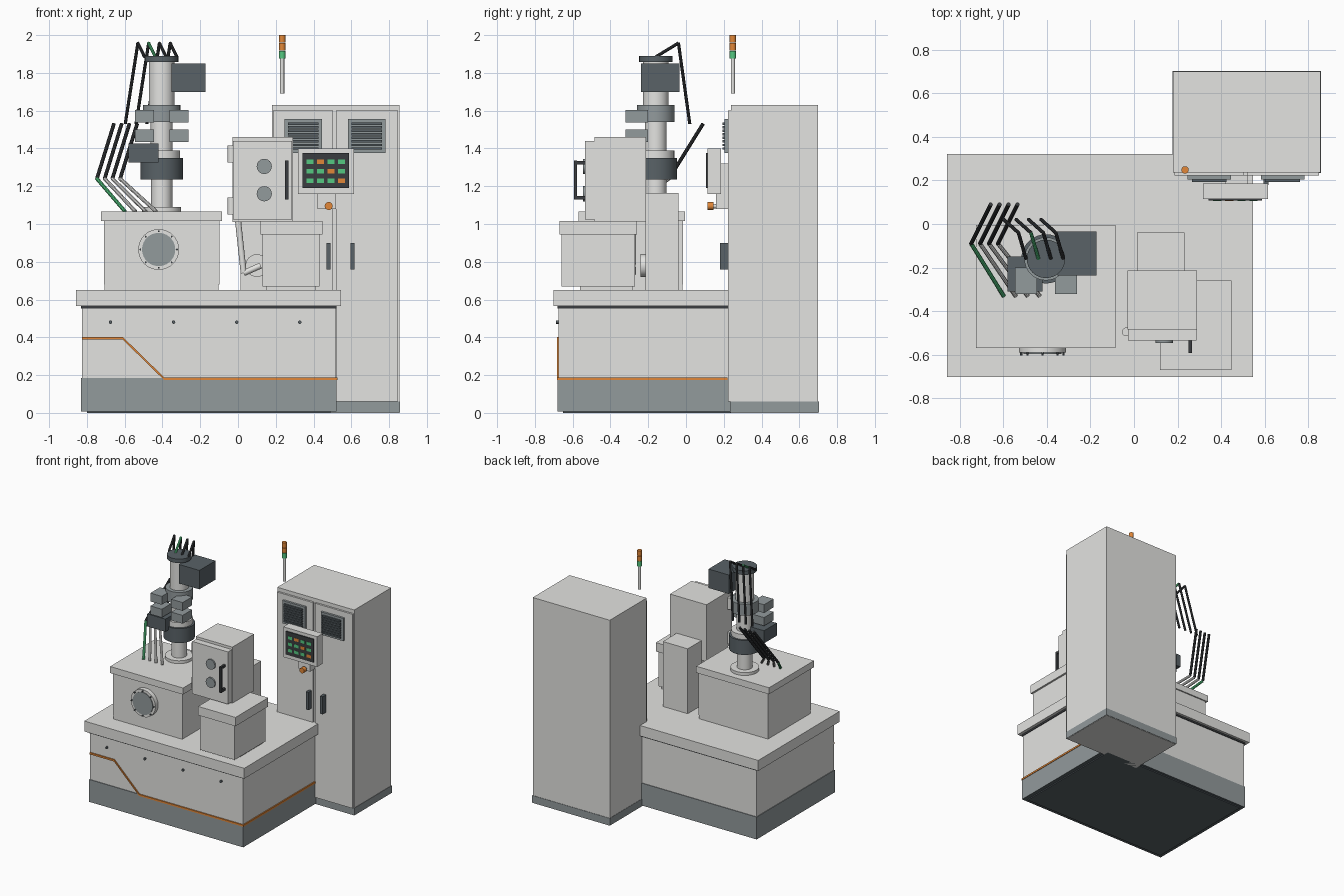
import bpy, bmesh
from mathutils import Vector, Matrix

cube = bpy.data.objects.get("Cube")
if cube:
    bpy.data.objects.remove(cube, do_unlink=True)


def material(name, r, g, b):
    m = bpy.data.materials.new(name)
    m.use_nodes = True
    m.diffuse_color = (r, g, b, 1)
    for n in m.node_tree.nodes:
        if n.type == 'BSDF_PRINCIPLED':
            n.inputs["Base Color"].default_value = (r, g, b, 1)
            n.inputs["Roughness"].default_value = 0.6
    return m


LIGHT = material("light_grey", 0.77, 0.77, 0.75)
STEEL = material("blue_grey", 0.29, 0.325, 0.335)
SLATE = material("dark_slate", 0.1, 0.122, 0.135)
BLACK = material("near_black", 0.042, 0.046, 0.05)
GREEN = material("green", 0.09, 0.58, 0.22)
ORANGE = material("orange", 0.76, 0.245, 0.04)


def finish(name, bm, mat, smooth=False):
    me = bpy.data.meshes.new(name)
    bm.to_mesh(me)
    bm.free()
    ob = bpy.data.objects.new(name, me)
    me.materials.append(mat)
    bpy.context.collection.objects.link(ob)
    if smooth:
        bpy.ops.object.select_all(action='DESELECT')
        ob.select_set(True)
        bpy.context.view_layer.objects.active = ob
        bpy.ops.object.shade_smooth_by_angle()
    return ob


def box(name, mat, x, y, z):
    """Box from its (low, high) range on each axis."""
    size = [b - a for a, b in (x, y, z)]
    mid = [(a + b) / 2 for a, b in (x, y, z)]
    bm = bmesh.new()
    bmesh.ops.create_cube(bm, size=1, matrix=Matrix.Translation(mid) @ Matrix.Diagonal((*size, 1)))
    return finish(name, bm, mat)


def rods(name, mat, radius, points, sides=32):
    """Cylinders joining consecutive points."""
    bm = bmesh.new()
    for a, b in zip(points, points[1:]):
        a, b = Vector(a), Vector(b)
        turn = (b - a).to_track_quat('Z', 'Y').to_matrix().to_4x4()
        bmesh.ops.create_cone(bm, cap_ends=True, segments=sides, radius1=radius, radius2=radius,
                              depth=(b - a).length, matrix=Matrix.Translation((a + b) / 2) @ turn)
    return finish(name, bm, mat, True)


def ranged(c, half):
    return (c - half, c + half)


# Machine base
box("base_foot", SLATE, (-0.80, 0.49), (-0.65, 0.28), (0, 0.02))
base = box("base_plinth", STEEL, (-0.83, 0.522), (-0.68, 0.30), (0.008, 0.185))
base.data.materials.append(SLATE)
for f in base.data.polygons:
    if f.normal.z < -0.5:
        f.material_index = 1
box("base_body", LIGHT, (-0.825, 0.517), (-0.675, 0.295), (0.185, 0.555))
box("base_seam", BLACK, (-0.83, 0.522), (-0.68, 0.30), (0.553, 0.567))
box("base_top", LIGHT, (-0.858, 0.546), (-0.702, 0.32), (0.567, 0.65))
for i in range(4):
    x = -0.675 + i * 0.334
    rods("base_bolt", SLATE, 0.009, [(x, -0.67, 0.48), (x, -0.688, 0.48)], 12)

# Painted stripe: low run, diagonal and high run on the front, low run on the side
path = [(-0.825, 0.395), (-0.61, 0.395), (-0.39, 0.18), (0.522, 0.18)]
bm = bmesh.new()
pairs = [[bm.verts.new((x, -0.684, z + s * 0.007)) for s in (-1, 1)] for x, z in path]
for p, q in zip(pairs, pairs[1:]):
    bm.faces.new((p[0], q[0], q[1], p[1]))
stripe = finish("front_stripe", bm, ORANGE)
solid = stripe.modifiers.new("thickness", 'SOLIDIFY')
solid.thickness = 0.009
solid.offset = -1
box("side_stripe", ORANGE, (0.517, 0.526), (-0.684, 0.22), (0.173, 0.187))

# Process chamber with porthole
box("chamber_foot", LIGHT, (-0.707, -0.102), (-0.553, -0.018), (0.65, 0.68))
box("chamber_body", LIGHT, (-0.71, -0.099), (-0.555, -0.015), (0.68, 1.015))
box("chamber_lid", LIGHT, (-0.725, -0.085), (-0.568, -0.005), (1.015, 1.067))
PX, PZ = -0.42, 0.865
rods("porthole_flange", LIGHT, 0.108, [(PX, -0.54, PZ), (PX, -0.59, PZ)], 40)
rods("porthole_glass", STEEL, 0.088, [(PX, -0.58, PZ), (PX, -0.596, PZ)], 40)
for i in range(8):
    p = Matrix.Rotation(i * 0.7854, 3, 'Y') @ Vector((0.097, 0, 0)) + Vector((PX, -0.585, PZ))
    rods("porthole_bolt", SLATE, 0.005, [p, p + Vector((0, -0.018, 0))], 8)

# Column above the chamber
CX, CY = -0.404, -0.16
for name, mat, r, z0, z1 in [
        ("column_flange", LIGHT, 0.103, 1.065, 1.09), ("lower_column", LIGHT, 0.056, 1.09, 1.24),
        ("column_collar", SLATE, 0.113, 1.235, 1.35), ("collar_ring", LIGHT, 0.098, 1.35, 1.39),
        ("middle_column", LIGHT, 0.058, 1.39, 1.54), ("valve_ring", STEEL, 0.099, 1.54, 1.63),
        ("upper_column", LIGHT, 0.068, 1.63, 1.86), ("column_cap", SLATE, 0.088, 1.858, 1.89)]:
    rods(name, mat, r, [(CX, CY, z0), (CX, CY, z1)])
box("upper_motor", SLATE, (-0.352, -0.173), (-0.237, -0.035), (1.70, 1.85))
box("lower_motor", SLATE, (-0.58, -0.42), (-0.31, -0.15), (1.325, 1.425))
for x in (-0.495, -0.312):
    for z in (1.57, 1.468):
        box("valve_block", STEEL, ranged(x, 0.05), (-0.32, -0.20), ranged(z, 0.033))

# Cables, four in each bundle
for i in range(4):
    s = i * 0.057
    cap = (-0.495 + s, -0.16, 1.885)
    peak = (-0.53 + s, -0.04, 1.958)
    rods("cap_cable", GREEN if i == 1 else BLACK, 0.0085, [cap, peak], 10)
    rods("hanging_cable", BLACK, 0.0085, [peak, (-0.597 + s, 0.02, 1.53)], 10)
    knee = (-0.747 + i * 0.041, -0.09, 1.24)
    rods("loose_cable", BLACK, 0.01, [(-0.657 + i * 0.041, 0.09, 1.53), knee], 10)
    rods("chamber_cable", LIGHT if i else GREEN, 0.01, [knee, (-0.598 + i * 0.055, -0.33, 1.066)], 10)

# Loading unit: wall box, hinged door, support behind
box("support_block", LIGHT, (0.013, 0.231), (-0.215, -0.04), (0.65, 1.165))
box("loader_body", LIGHT, (-0.03, 0.29), (-0.485, -0.213), (1.01, 1.46))
box("loader_door", LIGHT, (-0.027, 0.287), (-0.535, -0.485), (1.025, 1.44))
for z in (1.37, 1.095):
    rods("door_hinge", LIGHT, 0.02, [(-0.035, -0.495, z - 0.045), (-0.035, -0.495, z + 0.045)], 20)
for z in (1.305, 1.16):
    rods("door_window", STEEL, 0.04, [(0.139, -0.53, z), (0.139, -0.546, z)])
box("handle_bar", BLACK, ranged(0.258, 0.009), (-0.592, -0.577), (1.13, 1.335))
for z in (1.14, 1.325):
    box("handle_post", BLACK, ranged(0.258, 0.008), (-0.58, -0.53), ranged(z, 0.009))
rods("pivot_disc", LIGHT, 0.06, [(0.10, -0.21, 0.78), (0.10, -0.24, 0.78)])
rods("linkage", LIGHT, 0.016, [(0.0, -0.28, 1.02), (0.03, -0.28, 0.74), (0.12, -0.28, 0.78)], 16)

# Small front unit
box("front_unit_foot", LIGHT, (0.15, 0.41), (-0.56, -0.28), (0.65, 0.67))
box("front_unit_body", LIGHT, (0.13, 0.432), (-0.66, -0.27), (0.67, 0.945))
box("front_unit_lid", LIGHT, (0.119, 0.447), (-0.67, -0.26), (0.945, 1.015))

# Electrical cabinet
box("cabinet_plinth", STEEL, (0.177, 0.858), (0.233, 0.703), (0.003, 0.06))
box("cabinet_body", LIGHT, (0.179, 0.855), (0.237, 0.70), (0, 1.63))
for x0, x1, grip, vent in [(0.185, 0.503, 0.48, 0.345), (0.519, 0.848, 0.606, 0.682)]:
    box("cabinet_door", LIGHT, (x0, x1), (0.222, 0.24), (0.06, 1.60))
    box("door_grip", SLATE, ranged(grip, 0.011), (0.18, 0.225), (0.76, 0.90))
    box("vent_frame", STEEL, ranged(vent, 0.099), (0.205, 0.225), (1.375, 1.555))
    for i in range(8):
        box("vent_slat", SLATE, ranged(vent, 0.08), (0.192, 0.21), ranged(1.40 + i * 0.0187, 0.006))

# Operator panel
box("panel_bracket", LIGHT, (0.42, 0.52), (0.16, 0.225), (1.08, 1.32))
box("panel_case", LIGHT, (0.317, 0.614), (0.115, 0.185), (1.16, 1.40))
box("panel_screen", BLACK, (0.342, 0.587), (0.107, 0.116), (1.19, 1.375))
for i in range(12):
    row, col = divmod(i, 4)
    box("panel_key", ORANGE if i % 5 == 1 else GREEN, ranged(0.382 + col * 0.0555, 0.019),
        (0.1055, 0.11), ranged(1.33 - row * 0.05, 0.012))
rods("stop_button", ORANGE, 0.021, [(0.48, 0.115, 1.095), (0.48, 0.146, 1.095)], 24)
rods("stop_button_neck", LIGHT, 0.012, [(0.48, 0.14, 1.095), (0.48, 0.17, 1.095)], 16)

# Signal light
for name, mat, r, z0, z1 in [("signal_pole", LIGHT, 0.011, 1.69, 1.88), ("signal_green", GREEN, 0.017, 1.875, 1.916),
                             ("signal_lower_orange", ORANGE, 0.017, 1.918, 1.957),
                             ("signal_upper_orange", ORANGE, 0.017, 1.96, 2.0)]:
    rods(name, mat, r, [(0.234, 0.248, z0), (0.234, 0.248, z1)], 20)
